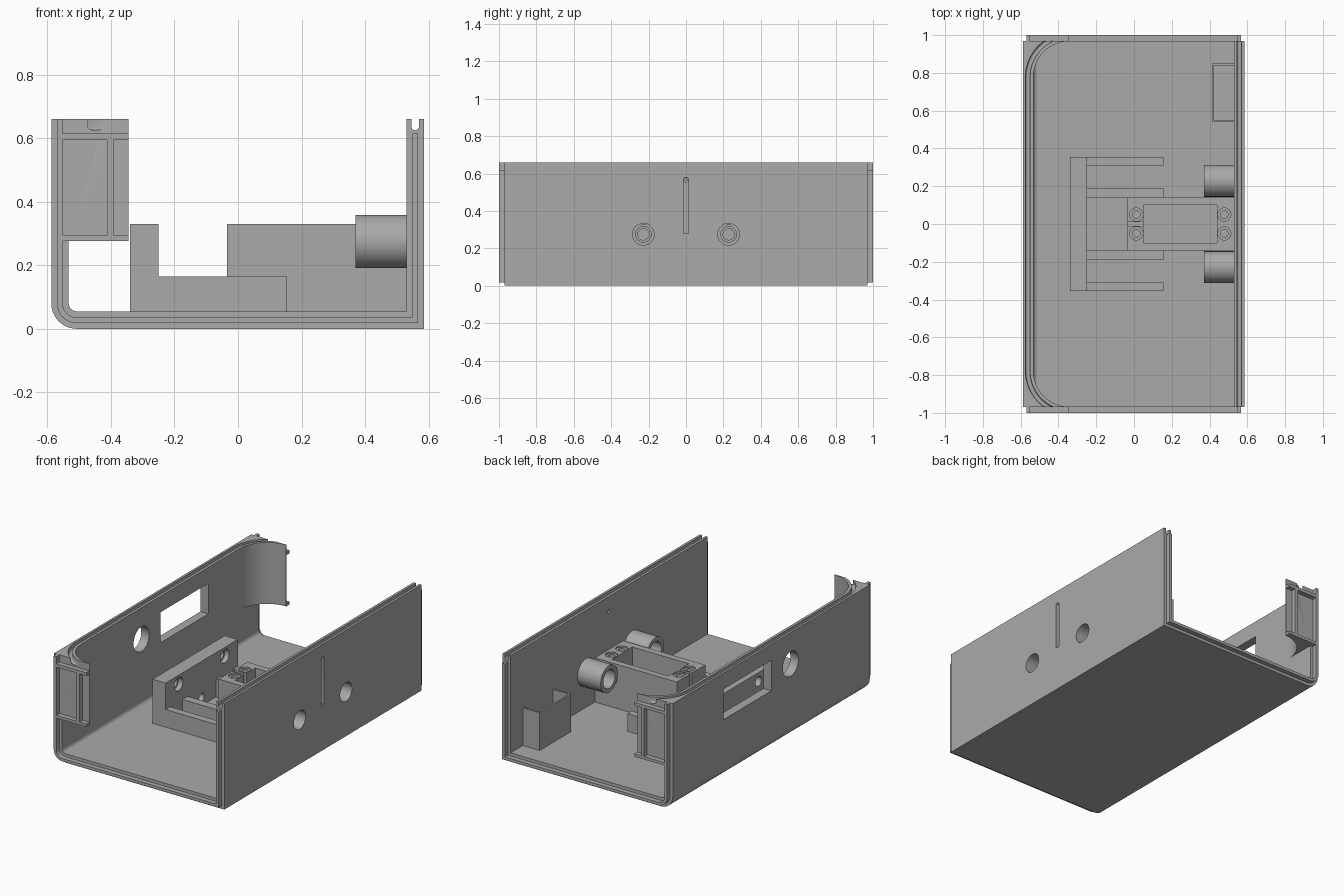
import bpy, bmesh
from math import sin, cos, pi, radians

if "Cube" in bpy.data.objects:
    bpy.data.objects.remove(bpy.data.objects["Cube"], do_unlink=True)

grey = bpy.data.materials.new("plain grey")
grey.use_nodes = True
grey.diffuse_color = (0.4, 0.4, 0.4, 1)
grey.node_tree.nodes["Principled BSDF"].inputs["Base Color"].default_value = (0.4, 0.4, 0.4, 1)

X0, X1, TOP, END, WALL = -0.588, 0.585, 0.66, 0.97, 0.055
IN0, IN1 = X0 + WALL, X1 - WALL
ARC_X, ARC_Y = -0.345, 0.78          # centre of the curved inner corners


def loft(name, rings):
    """Skin equal-length point rings and cap both ends."""
    bm = bmesh.new()
    rows = [[bm.verts.new(p) for p in ring] for ring in rings]
    n = len(rows[0])
    for a, b in zip(rows, rows[1:]):
        for i in range(n):
            bm.faces.new((a[i], a[(i + 1) % n], b[(i + 1) % n], b[i]))
    bm.faces.new(rows[0][::-1])
    bm.faces.new(rows[-1])
    bmesh.ops.recalc_face_normals(bm, faces=bm.faces)
    mesh = bpy.data.meshes.new(name)
    bm.to_mesh(mesh)
    bm.free()
    mesh.materials.append(grey)
    ob = bpy.data.objects.new(name, mesh)
    bpy.context.collection.objects.link(ob)
    return ob


def prism(name, pts, axis, lo, hi):
    """Extrude a flat outline along the given axis."""
    place = {"x": lambda p, t: (t, p[0], p[1]),
             "y": lambda p, t: (p[0], t, p[1]),
             "z": lambda p, t: (p[0], p[1], t)}[axis]
    return loft(name, [[place(p, t) for p in pts] for t in (lo, hi)])


def box(name, x, y, z):
    return prism(name, [(x[0], y[0]), (x[1], y[0]), (x[1], y[1]), (x[0], y[1])], "z", *z)


def cylinder(name, centre, r, axis, lo, hi, n=40):
    pts = [(centre[0] + r * cos(2 * pi * i / n), centre[1] + r * sin(2 * pi * i / n)) for i in range(n)]
    return prism(name, pts, axis, lo, hi)


def combine(ob, others, operation="DIFFERENCE"):
    bpy.context.view_layer.objects.active = ob
    for other in others:
        mod = ob.modifiers.new("cut", "BOOLEAN")
        mod.operation, mod.solver, mod.object = operation, "EXACT", other
        bpy.ops.object.modifier_apply(modifier=mod.name)
        bpy.data.objects.remove(other, do_unlink=True)


def channel(inset, top):
    """Open U outline inset from the outer face, rounded at the left bottom."""
    r = 0.08 - inset
    arc = [(X0 + 0.08 - r * cos(a), 0.08 - r * sin(a))
           for a in (pi / 2 * i / 10 for i in range(11))]
    return [(X0 + inset, TOP)] + arc + [(X1 - inset, inset), (X1 - inset, top)]


def groove(name, path):
    """Round-bottomed cutter swept along (x, y, normal x, normal y) stations."""
    r = 0.012
    section = [(r, 0.7)] + [(r * cos(a), 0.637 - r * sin(a))
                            for a in (pi * i / 8 for i in range(9))] + [(-r, 0.7)]
    return loft(name, [[(x + nx * o, y + ny * o, z) for o, z in section] for x, y, nx, ny in path])


# Outer shell: floor and two long walls
shell = prism("shell", channel(0, TOP) + channel(WALL, TOP)[::-1], "y", -END, END)

# Curved corner returns at both ends of the left wall
for s in (-1, 1):
    r = 0.187
    arc = [(ARC_X - r * cos(a), s * (ARC_Y + r * sin(a)))
           for a in (pi / 2 * i / 16 for i in range(17))]
    outline = arc + [(ARC_X, s * END), (X0 + 0.01, s * END), (X0 + 0.01, s * ARC_Y)]
    combine(shell, [prism("corner_return", outline, "z", 0.277, TOP)], "UNION")

# Grooves along the wall tops; the left one follows the curved corners
mid, r = 0.558, 0.217
bend = [radians(5 * i) for i in range(17)]
left_path = [(ARC_X - r * cos(a), -ARC_Y - r * sin(a), -cos(a), -sin(a)) for a in bend[::-1]]
left_path += [(ARC_X - r * cos(a), ARC_Y + r * sin(a), -cos(a), sin(a)) for a in bend]
combine(shell, [groove("left_groove", left_path),
                groove("right_groove", [(mid, -1.1, 1, 0), (mid, 1.1, 1, 0)])])

# Openings in the left wall, blind slot and pin hole in the right wall
slot = [(0.013 * cos(a), 0.567 + 0.013 * sin(a)) for a in (pi * i / 8 for i in range(9))]
slot += [(-0.013, 0.28), (0.013, 0.28)]
combine(shell, [
    cylinder("round_opening", (-0.19, 0.465), 0.077, "x", -0.7, -0.5),
    box("window_opening", (-0.7, -0.5), (0, 0.47), (0.37, 0.56)),
    prism("slot", slot, "x", 0.56, 0.7),
    cylinder("pin_hole", (0, 0.565), 0.01, "x", 0.5, 0.7, 16)])

# Joining tongues and corner frames on both open ends
for s, side in ((-1, "front"), (1, "back")):
    span = sorted((s * (END - 0.002), s * 1.0))
    prism(side + "_tongue", channel(0.018, 0.615) + channel(0.036, 0.615)[::-1], "y", *span)
    box(side + "_frame_top", (-0.553, ARC_X), span, (0.595, 0.615))
    box(side + "_frame_bottom", (-0.553, ARC_X), span, (0.277, 0.295))
    box(side + "_frame_post", (-0.412, -0.392), span, (0.277, 0.615))

# Bored tubes standing on the right wall
for s, side in ((-1, "front"), (1, "back")):
    centre = (s * 0.228, 0.275)
    tube = cylinder(side + "_tube", centre, 0.084, "x", 0.37, IN1 + 0.002, 48)
    for ob in (tube, shell):
        combine(ob, [cylinder("bore", centre, 0.058, "x", 0.3, 0.7)])

# Motor mount with pocket, wire notch and screw holes
mount = box("motor_mount", (-0.035, IN1), (-0.14, 0.14), (WALL - 0.002, 0.33))
combine(mount, [box("pocket", (0.05, 0.44), (-0.1, 0.1), (WALL + 0.002, 0.4)),
                box("notch", (-0.1, 0.06), (-0.011, 0.011), (0.2, 0.4))])
for s in (-1, 1):
    combine(mount, [cylinder("bore", (s * 0.228, 0.275), 0.084, "x", 0.37, 0.6, 48)])
    for x in (0.012, 0.478):
        combine(mount, [cylinder("screw_recess", (x, s * 0.05), 0.035, "z", 0.32, 0.4, 24),
                        cylinder("screw_hole", (x, s * 0.05), 0.02, "z", 0.15, 0.4, 20)])

# Upright guide plate with stepped holes, and its four arms
plate = box("guide_plate", (-0.34, -0.25), (-0.355, 0.355), (WALL - 0.002, 0.33))
for y in (-0.228, 0.228):
    combine(plate, [cylinder("guide_hole", (y, 0.275), 0.03, "x", -0.5, 0, 24),
                    cylinder("guide_recess", (y, 0.275), 0.042, "x", -0.28, 0, 24)])
combine(plate, [cylinder("centre_hole", (0, 0.105), 0.025, "x", -0.5, 0, 24)])
for s, side in ((-1, "front"), (1, "back")):
    for label, a, b in (("outer", 0.31, 0.355), ("inner", 0.14, 0.19)):
        box(side + "_" + label + "_arm", (-0.252, 0.155), sorted((s * a, s * b)), (WALL - 0.002, 0.165))

# Thin-walled holder against the right wall
holder = box("holder", (0.413, IN1 + 0.002), (0.54, 0.85), (WALL - 0.002, 0.29))
combine(holder, [box("holder_space", (0.424, IN1), (0.551, 0.839), (WALL, 0.4))])

# Smooth the round surfaces while keeping edges sharp
bpy.ops.object.select_all(action="DESELECT")
for ob in bpy.context.collection.objects:
    if ob.type == "MESH" and grey.name in ob.data.materials:
        ob.select_set(True)
        bpy.context.view_layer.objects.active = ob
bpy.ops.object.shade_smooth_by_angle(angle=radians(30))
